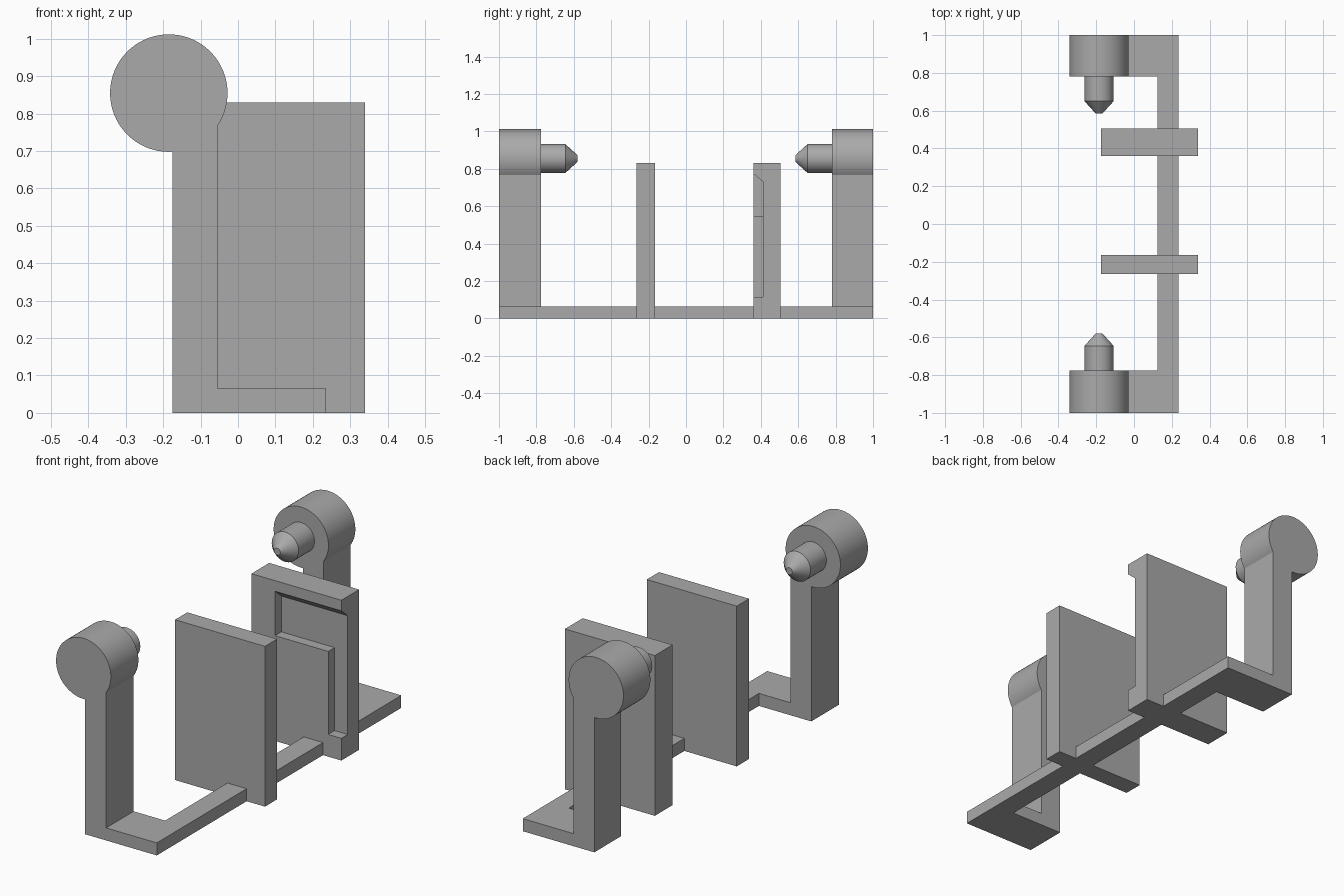
import bpy, bmesh, math
from mathutils import Vector

cube = bpy.data.objects.get("Cube")
if cube:
    bpy.data.objects.remove(cube, do_unlink=True)

GREY = (0.4, 0.4, 0.4, 1)
grey = bpy.data.materials.new("plain grey")
grey.use_nodes = True
grey.diffuse_color = GREY
grey.node_tree.nodes["Principled BSDF"].inputs["Base Color"].default_value = GREY


def finish(name, bm, smooth=False):
    bmesh.ops.recalc_face_normals(bm, faces=bm.faces)
    mesh = bpy.data.meshes.new(name)
    bm.to_mesh(mesh)
    bm.free()
    mesh.materials.append(grey)
    obj = bpy.data.objects.new(name, mesh)
    bpy.context.collection.objects.link(obj)
    if smooth:
        bpy.ops.object.select_all(action="DESELECT")
        obj.select_set(True)
        bpy.context.view_layer.objects.active = obj
        bpy.ops.object.shade_smooth_by_angle(angle=math.radians(30))
    return obj


def prism(name, points, depth, smooth=False):
    """Extrude a flat outline by a vector."""
    bm = bmesh.new()
    face = bm.faces.new([bm.verts.new(p) for p in points])
    moved = bmesh.ops.extrude_face_region(bm, geom=[face], use_keep_orig=True)["geom"]
    verts = [v for v in moved if isinstance(v, bmesh.types.BMVert)]
    bmesh.ops.translate(bm, verts=verts, vec=Vector(depth))
    return finish(name, bm, smooth)


def box(name, x, y, z):
    outline = [(x[0], y[0], z[0]), (x[1], y[0], z[0]), (x[1], y[1], z[0]), (x[0], y[1], z[0])]
    return prism(name, outline, (0, 0, z[1] - z[0]))


def cut(target, cutter):
    mod = target.modifiers.new("cut", "BOOLEAN")
    mod.operation, mod.solver, mod.object = "DIFFERENCE", "EXACT", cutter
    bpy.context.view_layer.objects.active = target
    bpy.ops.object.modifier_apply(modifier=mod.name)
    bpy.data.objects.remove(cutter, do_unlink=True)


# Shared measures
CX, CZ, R = -0.185, 0.855, 0.157
LEFT, COLUMN, RAIL_IN, RAIL_OUT, RIGHT = -0.175, -0.055, 0.125, 0.235, 0.34
BASE, TOP = 0.065, 0.83


def arm(name, y, depth):
    """Foot, column and round head as one outline."""
    pts = [(LEFT, 0), (RAIL_OUT, 0), (RAIL_OUT, BASE), (COLUMN, BASE)]
    start = -math.acos((COLUMN - CX) / R)
    end = 2 * math.pi - math.acos((LEFT - CX) / R)
    steps = 64
    for i in range(steps + 1):
        a = start + (end - start) * i / steps
        pts.append((CX + R * math.cos(a), CZ + R * math.sin(a)))
    return prism(name, [(x, y, z) for x, z in pts], (0, depth, 0), True)


def pin(name, y, side):
    """Round pin with a blunt cone tip, pointing along side."""
    bm = bmesh.new()
    n, rings = 48, []
    for dist, r in ((0, 0.077), (0.13, 0.077), (0.195, 0.018)):
        rings.append([bm.verts.new((CX + r * math.cos(2 * math.pi * i / n), y + side * dist,
                                    CZ + r * math.sin(2 * math.pi * i / n))) for i in range(n)])
    for a, b in zip(rings, rings[1:]):
        for i in range(n):
            j = (i + 1) % n
            bm.faces.new((a[i], a[j], b[j], b[i]))
    bm.faces.new(rings[0])
    bm.faces.new(rings[-1])
    return finish(name, bm, True)


# End arms and their pins
arm("front_arm", -1, 0.225)
arm("back_arm", 1, -0.22)
pin("front_pin", -0.775, 1)
pin("back_pin", 0.78, -1)

# Base rail between the arms and plates
for name, y in (("front_rail", (-0.775, -0.265)), ("middle_rail", (-0.165, 0.36)),
                ("back_rail", (0.505, 0.78))):
    box(name, (RAIL_IN, RAIL_OUT), y, (0, BASE))

# Upright plates
box("front_plate", (LEFT, RIGHT), (-0.265, -0.165), (0, TOP))
plate = box("back_plate", (LEFT, RIGHT), (0.36, 0.505), (0, TOP))

# Recess with a sloping top, open at the side, around a raised pad
slope = [(0.32, 0.545), (0.412, 0.545), (0.412, 0.73), (0.36, 0.775), (0.32, 0.775)]
cut(plate, prism("upper_recess", [(-0.04, y, z) for y, z in slope], (0.5, 0, 0)))
cut(plate, box("side_recess", (0.265, 0.46), (0.32, 0.412), (0.115, 0.6)))
